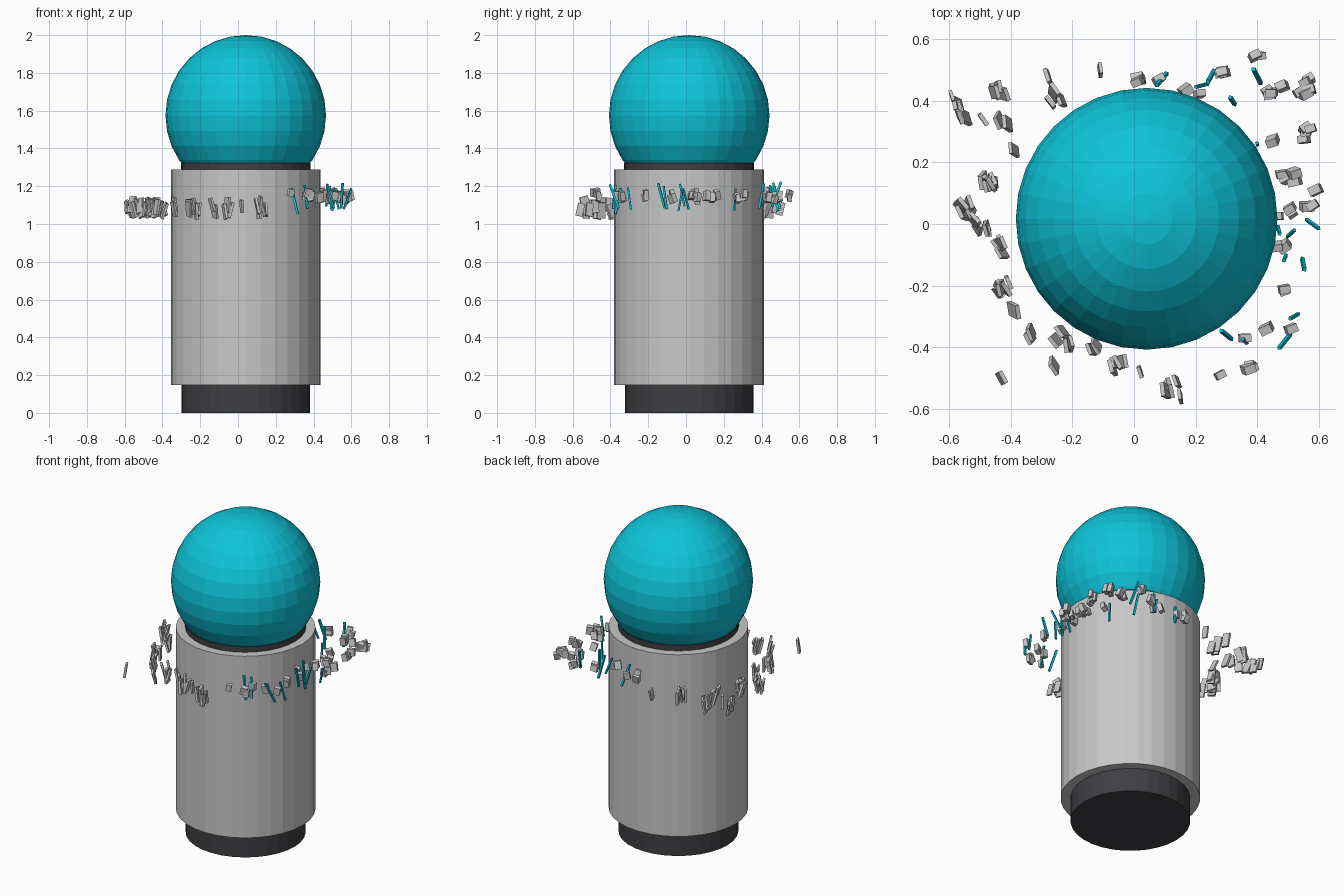
import bpy, bmesh, math, random
from mathutils import Matrix, Vector, Euler

default_cube = bpy.data.objects.get("Cube")
if default_cube:
    bpy.data.objects.remove(default_cube, do_unlink=True)

rng = random.Random(7)
AXIS = Vector((0.041, 0.017, 0))
BODY_RADIUS = 0.397


def make_material(name, colour):
    mat = bpy.data.materials.new(name)
    mat.use_nodes = True
    mat.diffuse_color = (*colour, 1)
    mat.node_tree.nodes["Principled BSDF"].inputs["Base Color"].default_value = (*colour, 1)
    return mat


TEAL = make_material("teal", (0.004, 0.55, 0.69))
GREY = make_material("light grey", (0.58, 0.58, 0.58))
DARK = make_material("charcoal", (0.05, 0.049, 0.056))


def add_object(name, bm, mat):
    mesh = bpy.data.meshes.new(name)
    bm.to_mesh(mesh)
    bm.free()
    mesh.materials.append(mat)
    obj = bpy.data.objects.new(name, mesh)
    bpy.context.collection.objects.link(obj)
    return obj


def cylinder(name, radius, bottom, top, mat):
    bm = bmesh.new()
    centre = AXIS + Vector((0, 0, (bottom + top) / 2))
    bmesh.ops.create_cone(bm, cap_ends=True, segments=32, radius1=radius, radius2=radius,
                          depth=top - bottom, matrix=Matrix.Translation(centre))
    return add_object(name, bm, mat)


def scatter(name, clusters, size, height, turn, tilt, spread, mat):
    """Small blocks around each cluster point, kept outside the body."""
    bm = bmesh.new()
    for x, y, count in clusters:
        for i in range(count):
            wander = spread if count > 1 else 0
            pos = Vector((x + rng.uniform(-wander, wander),
                          y + rng.uniform(-wander, wander), 0)) - AXIS
            pos *= max(1, (BODY_RADIUS + 0.02) / pos.length)
            pos += AXIS + Vector((0, 0, height + rng.uniform(-0.02, 0.02)))
            angles = (rng.uniform(-tilt, tilt), rng.uniform(-tilt, tilt),
                      turn + rng.uniform(-0.3, 0.3))
            scale = Vector(size) * rng.uniform(0.85, 1.1)
            place = Matrix.LocRotScale(pos, Euler(angles), scale)
            bmesh.ops.create_cube(bm, size=1, matrix=place)
    return add_object(name, bm, mat)


# Main column: dark base, grey body, dark neck
cylinder("base", 0.341, 0, 0.15, DARK)
cylinder("body", BODY_RADIUS, 0.148, 1.288, GREY)
cylinder("neck", 0.344, 1.28, 1.322, DARK)

# Faceted ball on top
ball = bmesh.new()
bmesh.ops.create_uvsphere(ball, u_segments=32, v_segments=16, radius=0.425,
                          matrix=Matrix.Translation(AXIS + Vector((0, 0, 1.575))))
add_object("ball", ball, TEAL)

# Thin slanted plates around the right half
plate_clusters = [
    (-.59, .41, 1), (-.55, .37, 5), (-.49, .34, 1), (-.43, .42, 4), (-.42, .35, 2),
    (-.28, .48, 1), (-.26, .42, 3), (-.11, .5, 1), (-.39, .24, 1), (-.47, .15, 7),
    (-.55, .05, 4), (-.5, -.01, 4), (-.43, -.07, 4), (-.42, -.21, 5), (-.39, -.28, 1),
    (-.33, -.35, 2), (-.23, -.37, 4), (-.13, -.41, 2), (-.05, -.45, 4), (.02, -.48, 1),
    (.12, -.52, 4), (.15, -.56, 1), (-.43, -.5, 1), (-.26, -.46, 1),
]
scatter("plate_debris", plate_clusters, (0.013, 0.042, 0.08), 1.085,
        0.4, 0.3, 0.025, GREY)

# Chunky blocks around the left half
block_clusters = [
    (.28, -.49, 1), (.37, -.47, 3), (.36, -.37, 1), (.43, -.34, 1), (.51, -.34, 1),
    (.51, -.2, 2), (.49, -.07, 2), (.49, .05, 3), (.57, .04, 2), (.5, .15, 4),
    (.59, .11, 1), (.57, .29, 4), (.45, .27, 1), (.55, .45, 5), (.46, .44, 4),
    (.4, .55, 2), (.3, .47, 2), (.19, .44, 2), (.02, .48, 2), (.08, .47, 1),
]
scatter("block_debris", block_clusters, (0.036, 0.026, 0.046), 1.15,
        0.3, 0.35, 0.025, GREY)

# Slim teal rods among the blocks
rod_clusters = [
    (.09, .47, 1), (.22, .45, 1), (.25, .48, 1), (.32, .4, 1), (.4, .48, 1),
    (.4, .26, 1), (.47, -.02, 1), (.51, -.03, 1), (.58, 0, 1), (.49, -.11, 1),
    (.55, -.13, 1), (.52, -.3, 1), (.36, -.38, 1), (.49, -.38, 1), (.3, -.36, 1),
]
scatter("rod_debris", rod_clusters, (0.011, 0.011, 0.13), 1.14,
        0, 0.35, 0, TEAL)
